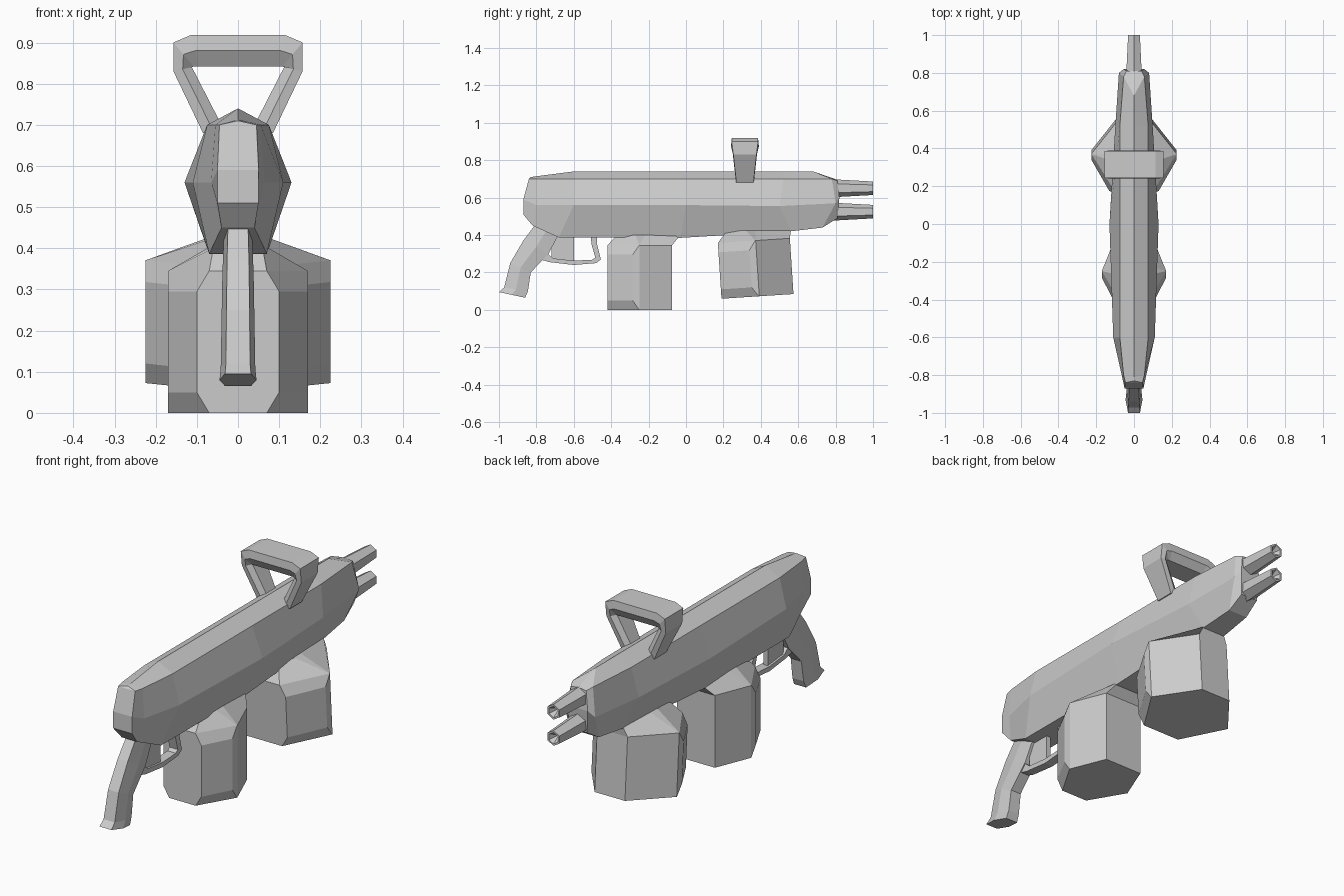
import bpy, bmesh
from math import sin, cos, pi

if "Cube" in bpy.data.objects:
    bpy.data.objects.remove(bpy.data.objects["Cube"])


def loft(name, rings):
    """Skin closed rings of points, cap both ends with strips."""
    bm = bmesh.new()
    vs = [[bm.verts.new(p) for p in r] for r in rings]
    n = len(rings[0])
    for a, b in zip(vs, vs[1:]):
        for i in range(n):
            j = (i + 1) % n
            bm.faces.new((a[i], a[j], b[j], b[i]))
    for r in (vs[0], vs[-1]):
        for i in range(n // 2 - 1):
            bm.faces.new((r[i], r[i + 1], r[n - 2 - i], r[n - 1 - i]))
    bmesh.ops.remove_doubles(bm, verts=bm.verts, dist=0.0005)
    bmesh.ops.recalc_face_normals(bm, faces=bm.faces)
    me = bpy.data.meshes.new(name)
    bm.to_mesh(me)
    bm.free()
    ob = bpy.data.objects.new(name, me)
    bpy.context.collection.objects.link(ob)
    return ob


def mirrored(half):
    return half + [(-x, y, z) for x, y, z in reversed(half)]


# Body: ridge, shoulder, widest point and belly at each station
body = [
    [(0, -.83, .71), (.045, -.84, .70), (.05, -.87, .59), (.05, -.87, .51)],
    [(0, -.81, .713), (.055, -.80, .70), (.065, -.80, .56), (.04, -.82, .45)],
    [(0, -.60, .74), (.075, -.60, .70), (.11, -.60, .56), (.07, -.68, .387)],
    [(0, 0, .74), (.075, 0, .70), (.13, 0, .56), (.07, -.03, .385)],
    [(0, .52, .74), (.075, .52, .70), (.10, .50, .555), (.06, .56, .42)],
    [(0, .68, .74), (.055, .78, .70), (.08, .80, .57), (.05, .73, .44)],
    [(0, .81, .695), (.04, .81, .69), (.055, .82, .60), (.045, .81, .49)],
]
loft("body", [mirrored(h) for h in body])


# Magazines: hexagonal boxes with bevelled front corners and a tapered neck
def magazine(name, y, w, z0, z1, neck, tilt):
    front, side, back = y
    wf, ws, wb = w
    yc, zc = (front + back) / 2, (z0 + z1) / 2

    def ring(z, cut):
        half = [(wf - cut * .03, front), (ws, side - .035 * (1 - cut)),
                (ws, side + .002), (wb, back)]
        return mirrored([(px, py - tilt * (z - zc), z + tilt * (py - yc)) for px, py in half])

    n0, n1, nw, nz = neck
    top = mirrored([(nw * .8, n0, nz), (nw, n0 + .1, nz), (nw, n0 + .15, nz), (nw * .8, n1, nz)])
    loft(name, [ring(z0, 1), ring(z0 + .05, 0), ring(z1 - .05, 0), ring(z1, 1), top])


magazine("rear_magazine", (-.42, -.25, -.075), (.10, .17, .10), 0, .345,
         (-.37, -.03, .075, .40), 0)
magazine("forward_magazine", (.18, .38, .565), (.13, .225, .08), .072, .37,
         (.22, .56, .075, .425), .065)

# Pistol grip: front (y, z), back (y, z), half width
grip = [
    ((-.82, .47), (-.66, .42), .035), ((-.81, .45), (-.69, .385), .035),
    ((-.87, .37), (-.735, .30), .038), ((-.94, .25), (-.83, .20), .04),
    ((-.972, .12), (-.845, .10), .042), ((-1.0, .095), (-.86, .065), .045),
]
loft("grip", [mirrored([(w * .7, *f), (w, (f[0] + b[0]) / 2, (f[1] + b[1]) / 2),
                        (w * .7, *b)]) for f, b, w in grip])

# Trigger guard: outer and inner edge of a flat strip
guard = [
    ((-.78, .27), (-.75, .31)), ((-.73, .255), (-.71, .275)),
    ((-.60, .24), (-.60, .263)), ((-.48, .25), (-.50, .268)),
    ((-.455, .27), (-.485, .28)), ((-.475, .35), (-.505, .35)),
    ((-.475, .40), (-.51, .40)),
]
loft("trigger_guard", [mirrored([(.022, *o), (.022, *i)]) for o, i in guard])

# Trigger
loft("trigger", [mirrored([(.012, -.72, z), (.012, -.60, z)]) for z in (.255, .40)])

# Carry handle: outer (x, z), inner (x, z), half depth, swept over and mirrored
stations = [
    ((.085, .68), (.035, .69), .048), ((.157, .83), (.112, .84), .065),
    ((.157, .90), (.108, .842), .074), ((.115, .918), (.095, .842), .074),
]
rings = []
for side in (1, -1):
    for (ox, oz), (ix, iz), d in stations[::side]:
        mx, mz = (ox + ix) / 2, (oz + iz) / 2
        rings.append([(side * x, .315 + s * k * d, z) for x, z, s, k in (
            (ox, oz, -1, .95), (mx, mz, -1, 1), (ix, iz, -1, .7),
            (ix, iz, 1, .7), (mx, mz, 1, 1), (ox, oz, 1, .95))])
loft("carry_handle", rings)

# Twin barrels with hollow tips
for name, z in (("upper_barrel", .65), ("lower_barrel", .525)):
    steps = [(.74, .05), (.82, .046), (1.0, .036), (1.0, .027), (.955, 0)]
    loft(name, [[(r * cos(pi * (i + .5) / 3), y, z + r * sin(pi * (i + .5) / 3))
                 for i in range(6)] for y, r in steps])
